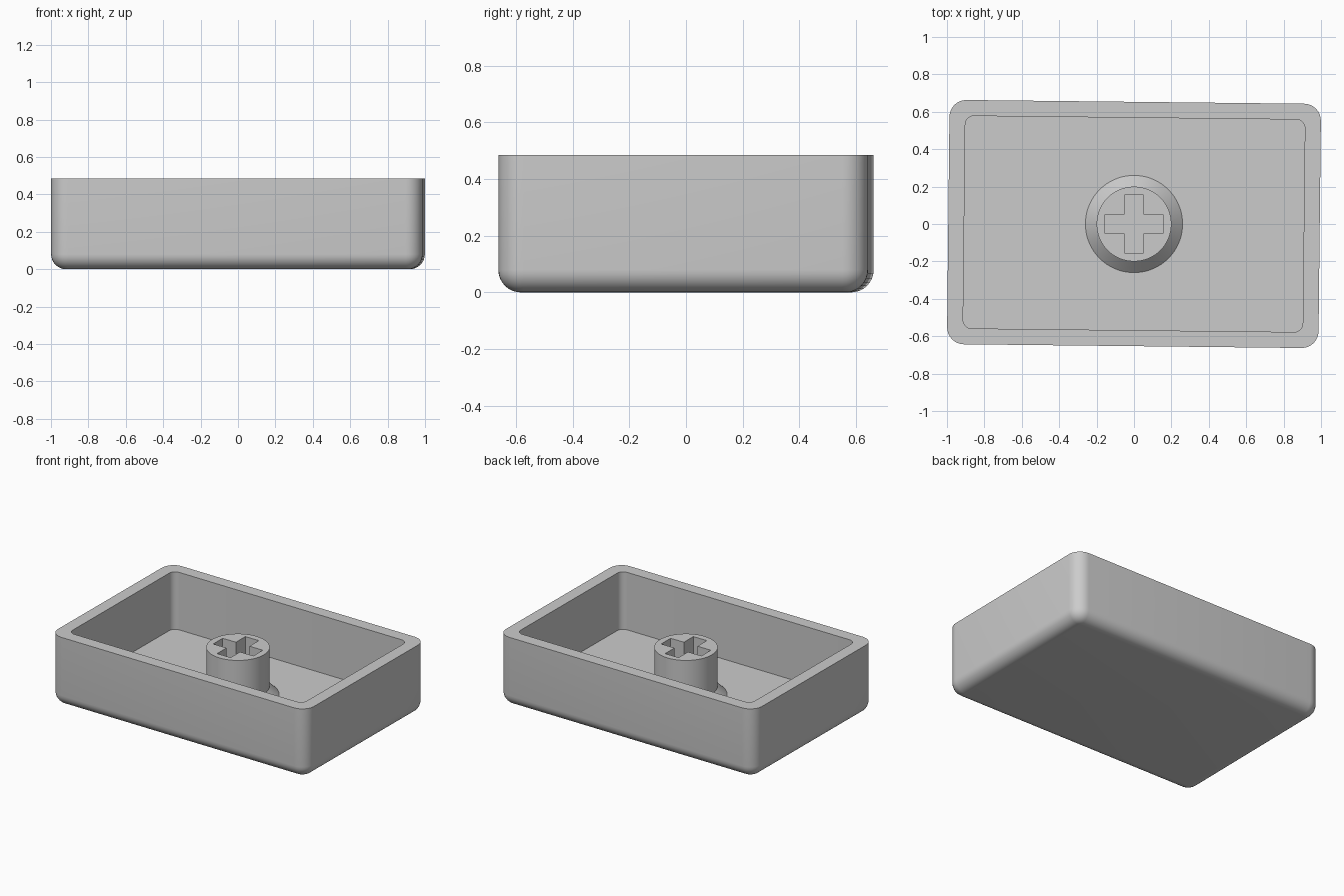
import bpy, bmesh, math

if "Cube" in bpy.data.objects:
    bpy.data.objects.remove(bpy.data.objects["Cube"])

HEIGHT, FLOOR, STEM_TOP = 0.485, 0.085, 0.415
TILT = -0.011  # the shell is turned slightly about z

grey = bpy.data.materials.new("plain grey")
grey.diffuse_color = (0.6, 0.6, 0.6, 1)
grey.use_nodes = True
grey.node_tree.nodes["Principled BSDF"].inputs["Base Color"].default_value = grey.diffuse_color


def rounded_rect(hx, hy, r, z, seg=8):
    """Loop of points round a rectangle with rounded corners."""
    pts = []
    for q, (sx, sy) in enumerate([(1, 1), (-1, 1), (-1, -1), (1, -1)]):
        for i in range(seg + 1):
            a = math.pi / 2 * (q + i / seg)
            pts.append((sx * (hx - r) + r * math.cos(a),
                        sy * (hy - r) + r * math.sin(a), z))
    return pts


def circle(r, z, n=64):
    return [(r * math.cos(math.tau * i / n), r * math.sin(math.tau * i / n), z)
            for i in range(n)]


def skin(name, loops):
    """Join equal-length loops into a closed skin, capped at both ends."""
    bm = bmesh.new()
    rings = [[bm.verts.new(p) for p in loop] for loop in loops]
    for a, b in zip(rings, rings[1:]):
        n = len(a)
        for i in range(n):
            bm.faces.new((a[i], a[(i + 1) % n], b[(i + 1) % n], b[i]))
    bm.faces.new(rings[0][::-1])
    bm.faces.new(rings[-1])
    bmesh.ops.recalc_face_normals(bm, faces=bm.faces)
    mesh = bpy.data.meshes.new(name)
    bm.to_mesh(mesh)
    bm.free()
    mesh.materials.append(grey)
    obj = bpy.data.objects.new(name, mesh)
    bpy.context.collection.objects.link(obj)
    return obj


def smooth(obj):
    bpy.ops.object.select_all(action='DESELECT')
    obj.select_set(True)
    bpy.context.view_layer.objects.active = obj
    bpy.ops.object.shade_smooth_by_angle(angle=math.radians(30))


# Open tray: rounded bottom edge, outer wall, rim, inner wall, floor
HX, HY, R, F = 0.993, 0.653, 0.09, 0.08
loops = []
for i in range(9):
    a = math.pi / 2 * i / 8
    d = F * (1 - math.sin(a))
    loops.append(rounded_rect(HX - d, HY - d, R - d, F * (1 - math.cos(a))))
loops.append(rounded_rect(HX, HY, R, HEIGHT))
loops.append(rounded_rect(0.908, 0.568, 0.045, HEIGHT))
loops.append(rounded_rect(0.908, 0.568, 0.045, FLOOR))
shell = skin("shell", loops)
shell.rotation_euler.z = TILT
smooth(shell)

# Round stem with a sloped foot
stem = skin("stem", [circle(0.26, FLOOR - 0.03), circle(0.26, FLOOR),
                     circle(0.2, FLOOR + 0.06), circle(0.2, STEM_TOP)])

# Cross-shaped socket cut into the stem
w, l = 0.052, 0.155
quarter = [(l, w), (w, w), (w, l)]
outline = []
for k in range(4):
    c, s = round(math.cos(k * math.pi / 2)), round(math.sin(k * math.pi / 2))
    outline += [(c * x - s * y, s * x + c * y) for x, y in quarter]
cutter = skin("socket_cutter", [[(x, y, z) for x, y in outline]
                                for z in (FLOOR, STEM_TOP + 0.1)])
cutter.hide_render = True
cutter.hide_viewport = True
cut = stem.modifiers.new("socket", 'BOOLEAN')
cut.operation = 'DIFFERENCE'
cut.solver = 'EXACT'
cut.object = cutter
smooth(stem)
